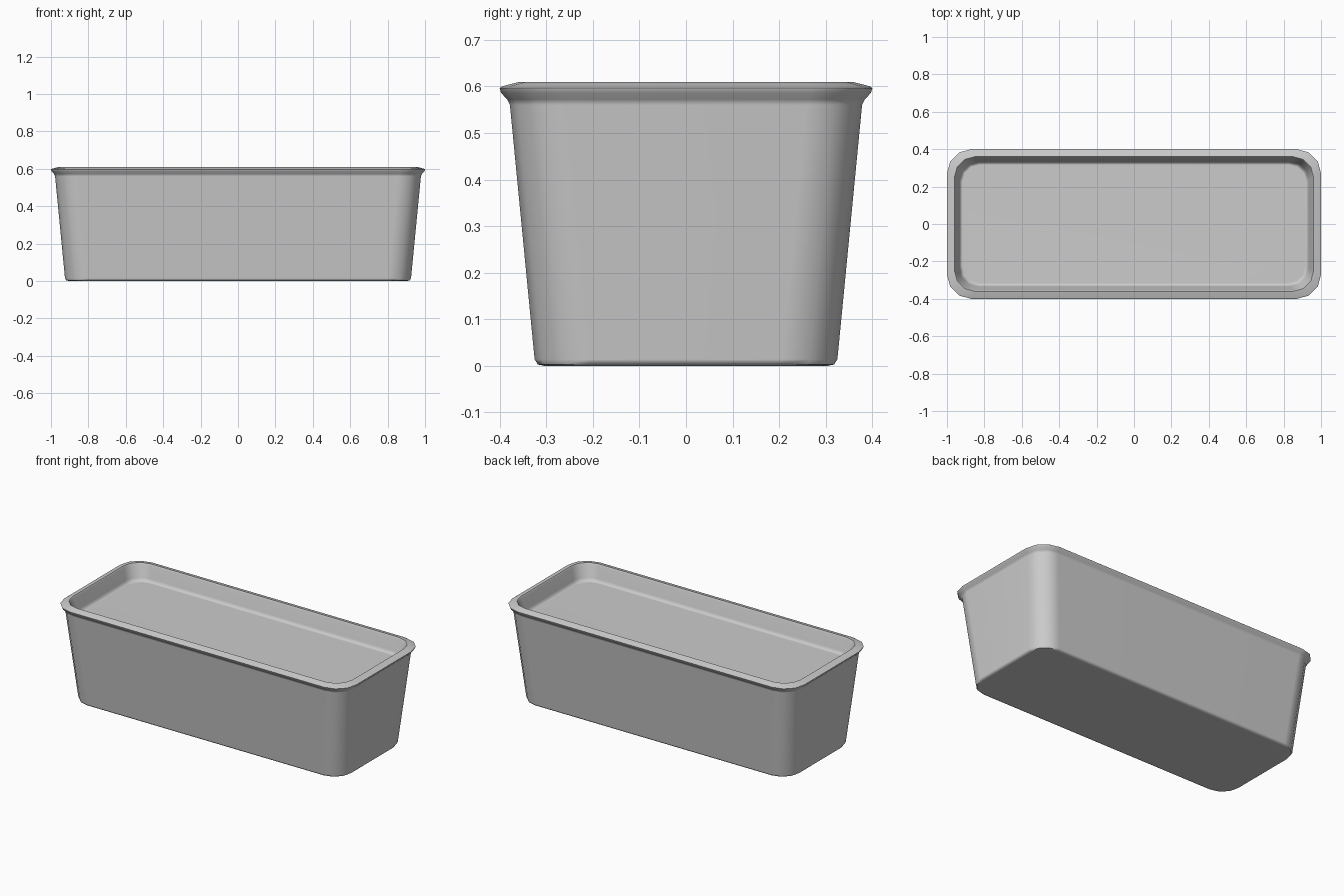
import bpy
import bmesh
import math

cube = bpy.data.objects.get("Cube")
if cube:
    bpy.data.objects.remove(cube, do_unlink=True)

HALF_X, HALF_Y = 1.0, 0.4
CORNER_STEPS = 3

# Wall section from underside to inner floor: inset from rim edge, height, corner radius
SECTION = [
    (0.095, 0.0, 0.10),
    (0.082, 0.003, 0.11),
    (0.075, 0.014, 0.12),
    (0.022, 0.56, 0.12),
    (0.016, 0.572, 0.12),
    (0.003, 0.586, 0.13),
    (0.0, 0.596, 0.13),
    (0.005, 0.6, 0.13),
    (0.04, 0.609, 0.11),
    (0.046, 0.602, 0.105),
    (0.066, 0.53, 0.10),
    (0.072, 0.516, 0.10),
    (0.084, 0.51, 0.09),
]


def rounded_ring(bm, inset, z, radius):
    """One loop of vertices round a rectangle with rounded corners."""
    cx, cy = HALF_X - inset - radius, HALF_Y - inset - radius
    ring = []
    for quarter, (sx, sy) in enumerate([(1, 1), (-1, 1), (-1, -1), (1, -1)]):
        for step in range(CORNER_STEPS + 1):
            a = (quarter + step / CORNER_STEPS) * math.pi / 2
            ring.append(bm.verts.new((sx * cx + radius * math.cos(a),
                                      sy * cy + radius * math.sin(a), z)))
    return ring


# Grey material
grey = bpy.data.materials.new("plain grey")
grey.use_nodes = True
colour = (0.6, 0.6, 0.6, 1.0)
grey.diffuse_color = colour
for node in grey.node_tree.nodes:
    if node.type == 'BSDF_PRINCIPLED':
        node.inputs["Base Color"].default_value = colour

# Tapered trough with flared lip and raised inner floor
bm = bmesh.new()
rings = [rounded_ring(bm, *row) for row in SECTION]
count = len(rings[0])
for low, high in zip(rings, rings[1:]):
    for i in range(count):
        j = (i + 1) % count
        bm.faces.new((low[i], low[j], high[j], high[i]))
bm.faces.new(list(reversed(rings[0])))
bm.faces.new(rings[-1])
bmesh.ops.recalc_face_normals(bm, faces=bm.faces)

mesh = bpy.data.meshes.new("planter_box")
bm.to_mesh(mesh)
bm.free()
mesh.materials.append(grey)
planter = bpy.data.objects.new("planter_box", mesh)
bpy.context.scene.collection.objects.link(planter)

# Smooth walls, with flat panels kept flat and the lip edge crisp
bpy.ops.object.select_all(action='DESELECT')
planter.select_set(True)
bpy.context.view_layer.objects.active = planter
bpy.ops.object.shade_smooth_by_angle(angle=math.radians(45))
weighted = planter.modifiers.new("flat_panels", 'WEIGHTED_NORMAL')
weighted.keep_sharp = True
